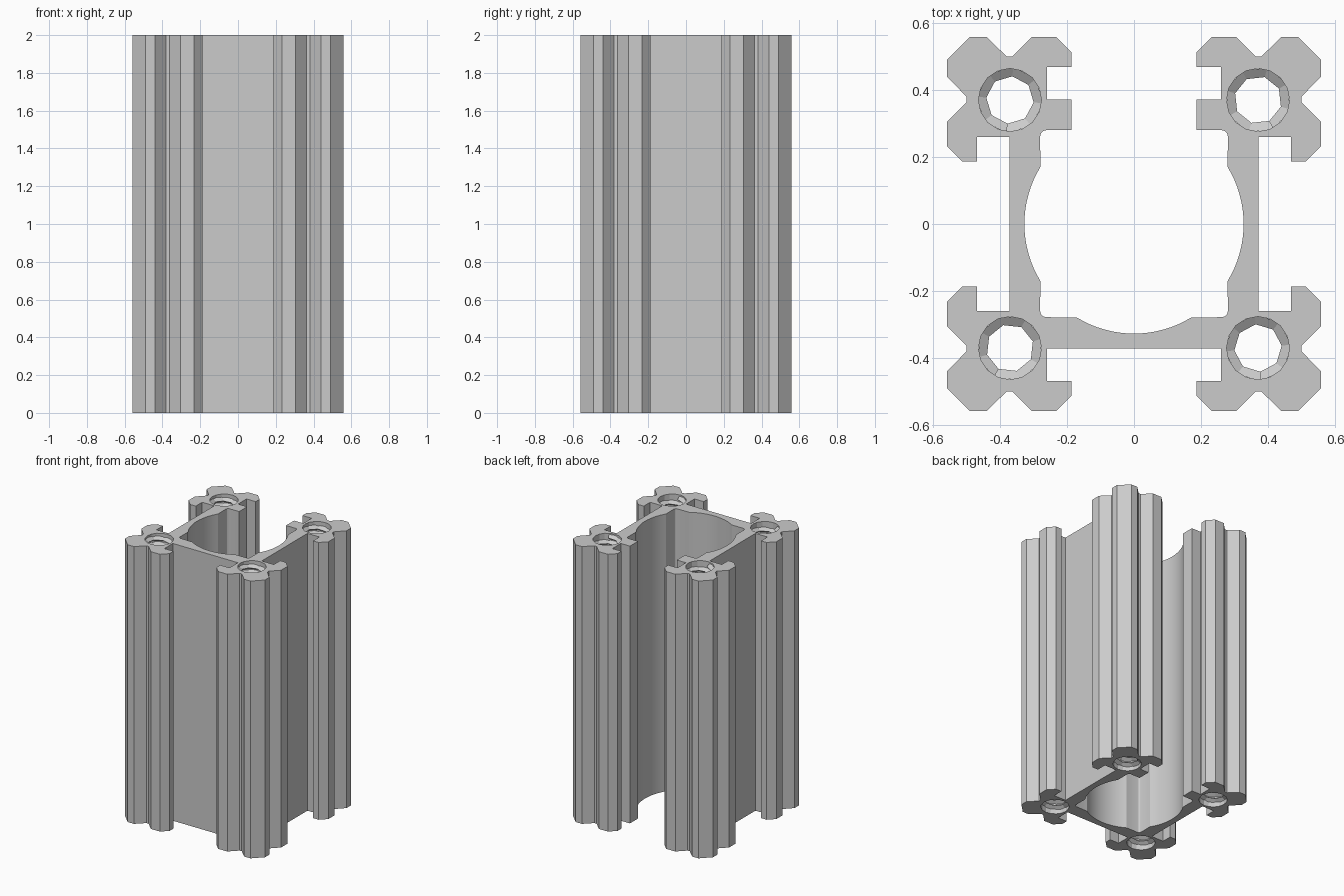
import bpy, bmesh, math

cube = bpy.data.objects.get("Cube")
if cube:
    bpy.data.objects.remove(cube)

HEIGHT = 2.0
BORE_C, BORE_R = 0.37, 0.094      # screw bore position and radius
GREY = (0.6, 0.6, 0.6, 1)

metal = bpy.data.materials.new("aluminium grey")
metal.use_nodes = True
metal.diffuse_color = GREY
metal.node_tree.nodes["Principled BSDF"].inputs["Base Color"].default_value = GREY


def finish(name, bm):
    """Turn a bmesh into a named, coloured object."""
    mesh = bpy.data.meshes.new(name)
    bm.to_mesh(mesh)
    bm.free()
    mesh.materials.append(metal)
    obj = bpy.data.objects.new(name, mesh)
    bpy.context.collection.objects.link(obj)
    return obj


def arc(r, a0, a1, n, cx=0, cy=0):
    """Points on an arc, angles in degrees."""
    angles = [math.radians(a0 + (a1 - a0) * i / n) for i in range(n + 1)]
    return [(cx + r * math.cos(a), cy + r * math.sin(a)) for a in angles]


# Corner post outline at +x +y: inner slot on the back side round to the side slot
slot_lips = [(0.26, 0.372), (0.26, 0.468), (0.187, 0.468), (0.187, 0.513),
             (0.232, 0.558), (0.305, 0.558), (0.363, 0.5)]
post = slot_lips + [(0.38, 0.5), (0.44, 0.558), (0.49, 0.558), (0.558, 0.49),
                    (0.558, 0.44)] + [(y, x) for x, y in
                    [(0.38, 0.5)] + slot_lips[:0:-1]] + [(0.468, 0.26), (0.372, 0.26)]
# drop the repeated tip of the side slot
post = [p for i, p in enumerate(post) if i == 0 or p != post[i - 1]]

# Right half of the whole section, front centre to inner front centre
front_post = [(x, -y) for x, y in post]
lip = [(0.187, 0.372), (0.187, 0.28)]
edge = math.degrees(math.asin(0.17 / 0.327))
half = front_post + post[::-1] + lip
half += arc(0.018, 90, 0, 3, 0.262, 0.262)
half += arc(0.327, edge, -edge, 16)
half += arc(0.018, 0, -90, 3, 0.262, -0.26)
half += arc(0.327, -90 + edge, -90, 8)
outline = half + [(-x, y) for x, y in half[-2::-1]]

# Extruded body with four round bores
bm = bmesh.new()
loops = [outline] + [arc(BORE_R, 0, 337.5, 15, sx * BORE_C, sy * BORE_C)
                     for sx in (-1, 1) for sy in (-1, 1)]
for loop in loops:
    verts = [bm.verts.new((x, y, 0)) for x, y in loop]
    for a, b in zip(verts, verts[1:] + verts[:1]):
        bm.edges.new((a, b))
bmesh.ops.triangle_fill(bm, use_beauty=True, edges=bm.edges[:])
ext = bmesh.ops.extrude_face_region(bm, geom=bm.faces[:], use_keep_orig=True)
top = [v for v in ext["geom"] if isinstance(v, bmesh.types.BMVert)]
bmesh.ops.translate(bm, verts=top, vec=(0, 0, HEIGHT))
bmesh.ops.recalc_face_normals(bm, faces=bm.faces[:])
body = finish("extruded_body", bm)
bpy.ops.object.select_all(action='DESELECT')
body.select_set(True)
bpy.context.view_layer.objects.active = body
bpy.ops.object.shade_smooth_by_angle(angle=math.radians(20))


def thread(name, cx, cy, phase, pitch=0.04, segs=8, crest=0.071, root=0.1):
    """Coarse helical ridge running down a bore."""
    bm = bmesh.new()
    steps = int((HEIGHT - 0.05) / pitch * segs)
    prev = None
    for i in range(steps + 1):
        a = phase + 2 * math.pi * i / segs
        z = 0.025 + pitch * i / segs
        ring = [bm.verts.new((cx + r * math.cos(a), cy + r * math.sin(a), z + dz))
                for r, dz in ((root, -0.018), (crest, 0), (root, 0.018))]
        if prev:
            for k in range(3):
                n = (k + 1) % 3
                bm.faces.new((prev[k], ring[k], ring[n], prev[n]))
        else:
            bm.faces.new(ring)
        prev = ring
    bm.faces.new(prev[::-1])
    bmesh.ops.recalc_face_normals(bm, faces=bm.faces[:])
    return finish(name, bm)


# Screw threads in the four bores
for fy, front in ((-1, "front"), (1, "back")):
    for fx, side in ((-1, "right"), (1, "left")):
        thread(f"screw_thread_{front}_{side}", fx * BORE_C, fy * BORE_C, 0.3 * fx + 0.2 * fy)
